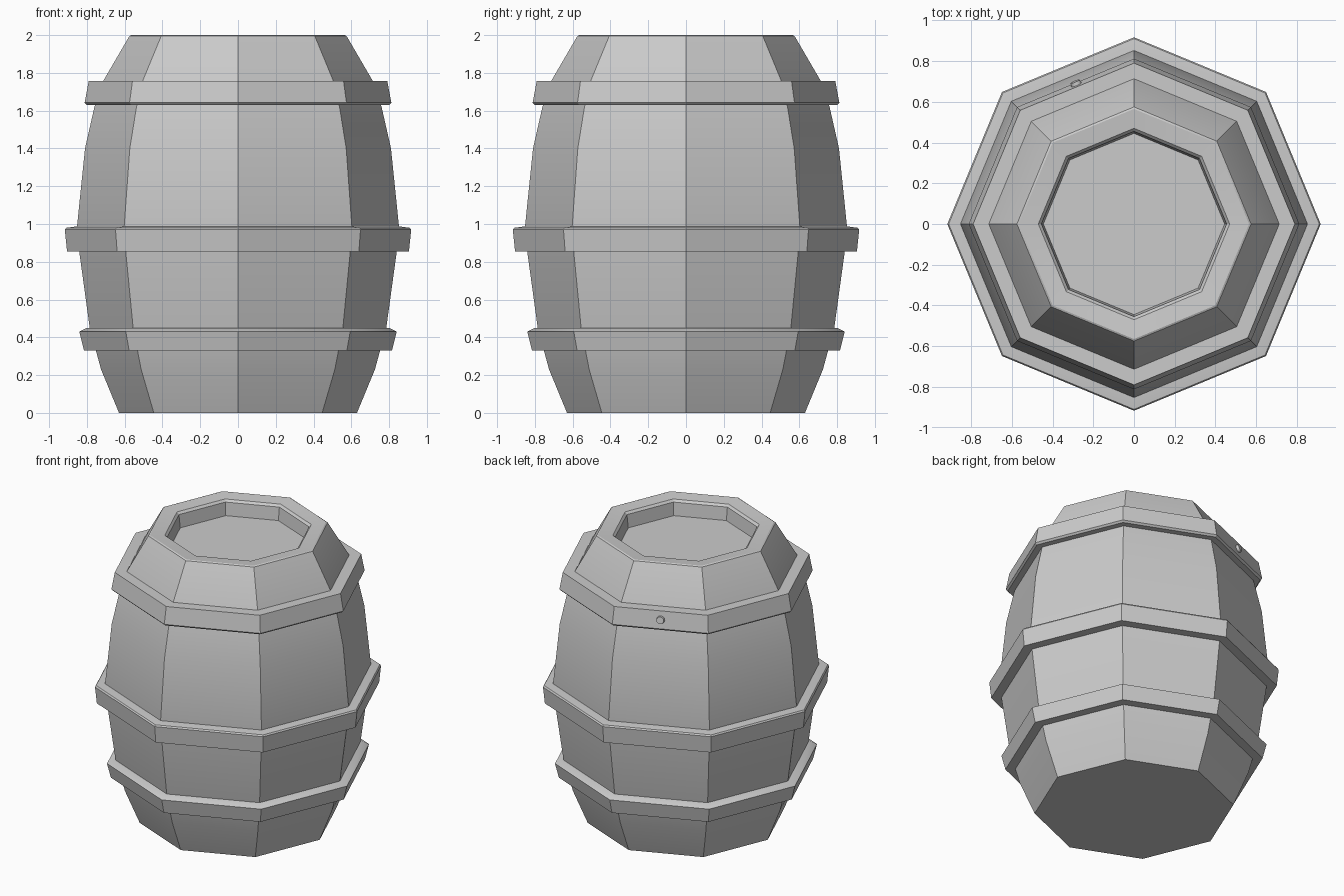
import bpy, bmesh
from math import cos, sin, pi
from mathutils import Vector

if "Cube" in bpy.data.objects:
    bpy.data.objects.remove(bpy.data.objects["Cube"])

SIDES = 8


def finish(name, bm):
    bmesh.ops.recalc_face_normals(bm, faces=bm.faces)
    mesh = bpy.data.meshes.new(name)
    bm.to_mesh(mesh)
    bm.free()
    ob = bpy.data.objects.new(name, mesh)
    bpy.context.collection.objects.link(ob)
    bpy.ops.object.select_all(action='DESELECT')
    ob.select_set(True)
    bpy.context.view_layer.objects.active = ob
    bpy.ops.object.shade_smooth_by_angle(angle=pi / 6)
    return ob


def lathe(name, profile, closed):
    """Eight-sided solid of revolution from (radius, z) points."""
    bm = bmesh.new()
    rings = [[bm.verts.new((r * cos(2 * pi * i / SIDES), r * sin(2 * pi * i / SIDES), z))
              for i in range(SIDES)] for r, z in profile]
    pairs = list(zip(rings, rings[1:]))
    if closed:
        pairs.append((rings[-1], rings[0]))
    else:
        bm.faces.new(rings[0])
        bm.faces.new(rings[-1])
    for a, b in pairs:
        for i in range(SIDES):
            j = (i + 1) % SIDES
            bm.faces.new((a[i], a[j], b[j], b[i]))
    return finish(name, bm)


# Bulging body with a rim and a recessed lid
lathe("barrel_body", [
    (0.63, 0), (0.725, 0.23), (0.785, 0.45), (0.84, 0.85), (0.853, 0.98),
    (0.81, 1.40), (0.76, 1.62), (0.718, 1.75), (0.575, 1.995), (0.565, 2.0),
    (0.47, 1.99), (0.455, 1.975), (0.445, 1.885)], False)

# Three hoops
lathe("lower_hoop", [(0.72, 0.33), (0.815, 0.33), (0.84, 0.43),
                     (0.80, 0.45), (0.74, 0.45)], True)
lathe("middle_hoop", [(0.81, 0.855), (0.905, 0.855), (0.917, 0.97),
                      (0.91, 0.98), (0.855, 0.987), (0.81, 0.987)], True)
lathe("upper_hoop", [(0.69, 1.63), (0.80, 1.63), (0.812, 1.642),
                     (0.79, 1.758), (0.69, 1.758)], True)

# Single rivet on the back of the upper hoop
bm = bmesh.new()
bmesh.ops.create_cone(bm, cap_ends=True, segments=12, radius1=0.03,
                      radius2=0.024, depth=0.04)
angle = 2 * pi * 2.5 / SIDES
normal = Vector((cos(angle), sin(angle), 0.17)).normalized()
rivet = finish("hoop_rivet", bm)
rivet.rotation_euler = normal.to_track_quat('Z', 'Y').to_euler()
rivet.location = (0.738 * cos(angle), 0.738 * sin(angle), 1.70)
